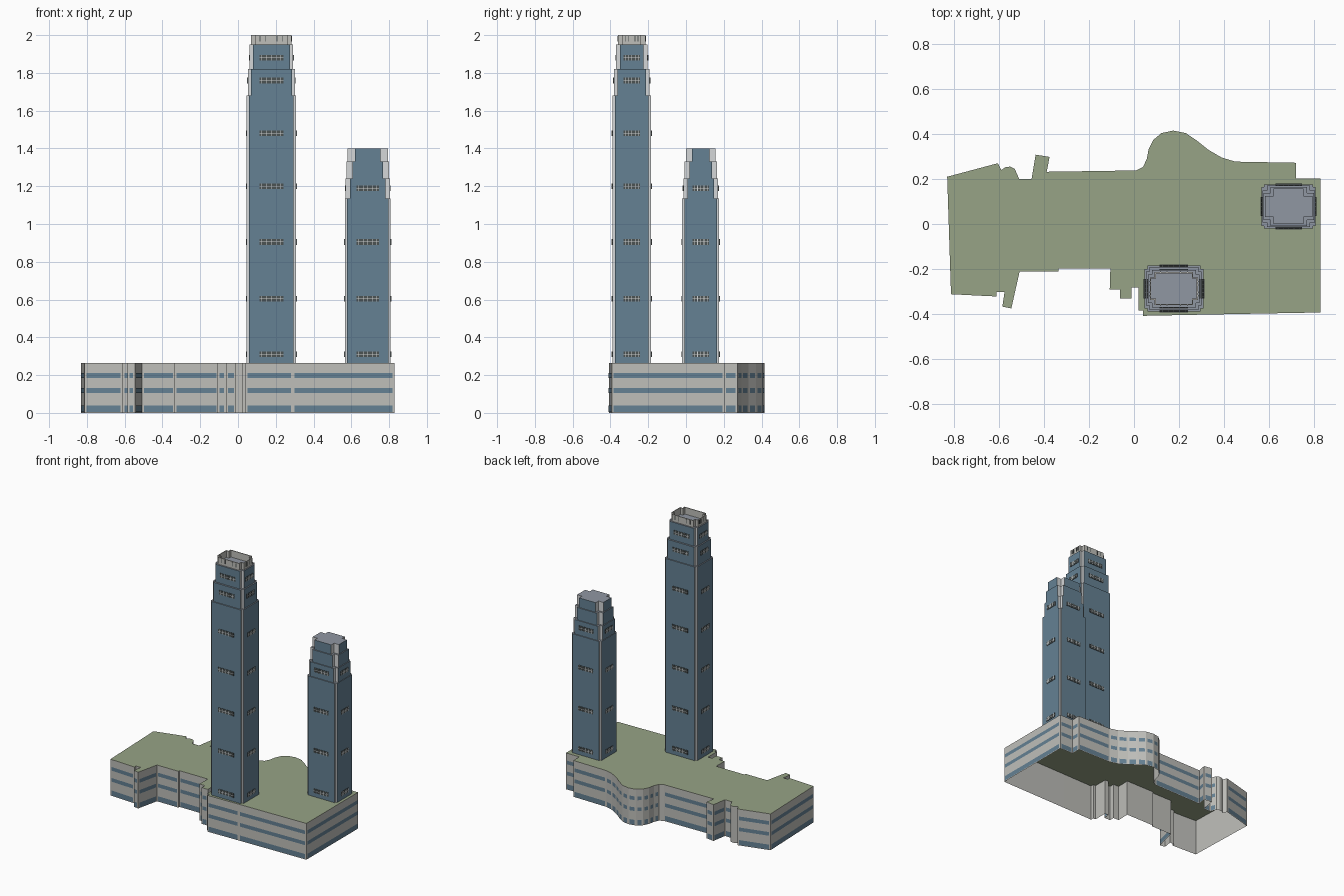
import bpy
import bmesh
from mathutils import Vector

cube = bpy.data.objects.get("Cube")
if cube:
    bpy.data.objects.remove(cube, do_unlink=True)


def make_material(name, color):
    mat = bpy.data.materials.new(name)
    mat.use_nodes = True
    rgba = (*color, 1.0)
    mat.diffuse_color = rgba
    mat.node_tree.nodes["Principled BSDF"].inputs["Base Color"].default_value = rgba
    return mat


STONE = make_material("stone_grey", (0.52, 0.52, 0.49))
GREEN = make_material("roof_green", (0.31, 0.37, 0.24))
GLASS = make_material("glass_blue", (0.13, 0.22, 0.295))
ROOF = make_material("roof_slate", (0.28, 0.31, 0.36))
PALE = make_material("corner_pale", (0.66, 0.68, 0.69))
DARK = make_material("vent_dark", (0.07, 0.085, 0.085))


def finish(bm, name, materials):
    mesh = bpy.data.meshes.new(name)
    bm.to_mesh(mesh)
    bm.free()
    for mat in materials:
        mesh.materials.append(mat)
    obj = bpy.data.objects.new(name, mesh)
    bpy.context.scene.collection.objects.link(obj)
    return obj


def prism(bm, points, z0, z1, side_rule, cap_index):
    """Upright walls around an anticlockwise outline, with an optional top cap."""
    low = [bm.verts.new((x, y, z0)) for x, y in points]
    high = [bm.verts.new((x, y, z1)) for x, y in points]
    n = len(points)
    for i in range(n):
        j = (i + 1) % n
        face = bm.faces.new((low[i], low[j], high[j], high[i]))
        face.material_index = side_rule(i)
    if cap_index is not None:
        bm.faces.new(high).material_index = cap_index


def box(bm, center, size, index=0):
    made = bmesh.ops.create_cube(bm, size=1)["verts"]
    for v in made:
        v.co = Vector(center) + Vector([a * b for a, b in zip(v.co, size)])
        for f in v.link_faces:
            f.material_index = index


# Podium outline, clockwise from the back right corner, then reversed
PODIUM_TOP = 0.265
outline = [
    (-.83, .21), (-.605, .27), (-.59, .24), (-.57, .253), (-.55, .255), (-.53, .245),
    (-.51, .2), (-.455, .2), (-.437, .308), (-.375, .298), (-.388, .232),
    (.01, .238), (.04, .253), (.057, .29), (.065, .333), (.085, .373), (.122, .404),
    (.175, .415), (.23, .404), (.28, .37), (.33, .33), (.39, .295), (.45, .277),
    (.72, .272), (.72, .203), (.828, .203), (.828, -.393), (.29, -.403),
    (.04, -.408), (.04, -.385), (.02, -.385), (.02, -.283), (-.012, -.283),
    (-.012, -.33), (-.063, -.33), (-.063, -.292), (-.108, -.292), (-.105, -.197),
    (-.335, -.197), (-.335, -.21), (-.508, -.21), (-.545, -.375), (-.585, -.367),
    (-.575, -.302), (-.612, -.302), (-.612, -.322), (-.813, -.312)]
outline.reverse()
bm = bmesh.new()
prism(bm, outline, 0, PODIUM_TOP, lambda i: 0, 1)
finish(bm, "podium", [STONE, GREEN])

# Ribbon windows on every podium wall that is long enough
bm = bmesh.new()
for i, start in enumerate(outline):
    a = Vector((*start, 0))
    b = Vector((*outline[(i + 1) % len(outline)], 0))
    along = b - a
    length = along.length
    if length < 0.035:
        continue
    along.normalize()
    out = Vector((along.y, -along.x, 0)) * 0.002
    margin = 0.01
    p, q = a + along * margin + out, b - along * margin + out
    for z0, z1 in ((0.005, 0.04), (0.105, 0.132), (0.185, 0.212)):
        bm.faces.new([bm.verts.new((v.x, v.y, z))
                      for v, z in ((p, z0), (q, z0), (q, z1), (p, z1))])
finish(bm, "podium_windows", [GLASS])


def notched(cx, cy, outer, arm):
    """Rectangle with square notches at the corners; every third edge is a main face."""
    (ox, oy), (ax, ay) = outer, arm
    pts = [(-ax, -oy), (ax, -oy), (ax, -ay), (ox, -ay), (ox, ay), (ax, ay),
           (ax, oy), (-ax, oy), (-ax, ay), (-ox, ay), (-ox, -ay), (-ax, -ay)]
    return [(cx + x, cy + y) for x, y in pts]


def face_rule(i):
    return 0 if i % 3 == 0 else 1


def vents(bm, center, outer, half_widths, z):
    """A louvre strip with pale bars on each of the four faces."""
    height = 0.03
    for axis in (0, 1):
        for sign in (-1, 1):
            half = half_widths[axis]

            def plate(offset, width, tall, depth, index):
                pos = [center[0], center[1], z]
                pos[axis] += offset
                pos[1 - axis] += sign * outer[1 - axis]
                size = [depth, depth, tall]
                size[axis] = width
                box(bm, pos, size, index)

            plate(0, 2 * half, height, 0.006, 0)
            plate(0, 2 * half, 0.003, 0.009, 1)
            for k in range(-2, 3):
                plate(k * half * 0.4, 0.003, height, 0.009, 1)


def tower(name, center, tiers, half_widths):
    body, louvres = bmesh.new(), bmesh.new()
    base = PODIUM_TOP
    for outer, arm, top, levels in tiers:
        prism(body, notched(*center, outer, arm), base, top, face_rule, 2)
        for z in levels:
            vents(louvres, center, outer, half_widths, z)
        base = top
    finish(body, name, [GLASS, PALE, ROOF])
    finish(louvres, name + "_vents", [DARK, PALE])


# Tall tower: tiers as outer half size, arm half size, top, vent heights
TALL = (0.177, -0.287)
tower("tall_tower", TALL, [
    ((.131, .102), (.118, .088), 1.68, (.31, .605, .905, 1.2, 1.48)),
    ((.124, .095), (.109, .076), 1.82, (1.76,)),
    ((.115, .083), (.098, .063), 1.95, (1.88,))], (.063, .043))

# Low tower
tower("low_tower", (0.687, 0.078), [
    ((.12, .098), (.109, .087), 1.135, (.31, .605, .905)),
    ((.117, .092), (.095, .071), 1.24, (1.19,)),
    ((.112, .086), (.081, .06), 1.33, ()),
    ((.106, .079), (.067, .046), 1.4, ())], (.059, .043))

# Open parapet crown on the tall tower
bm = bmesh.new()
prism(bm, notched(*TALL, (.107, .073), (.086, .05)), 1.95, 2.0, lambda i: 0, None)
crown = finish(bm, "crown", [STONE])
thicken = crown.modifiers.new("thickness", "SOLIDIFY")
thicken.thickness = 0.008
thicken.offset = -1

# Dark slots in the crown
bm = bmesh.new()
for sign in (-1, 1):
    for k in (-2, -1, 1, 2):
        box(bm, (TALL[0] + k * 0.03, TALL[1] + sign * 0.073, 1.98), (0.005, 0.004, 0.03))
        box(bm, (TALL[0] + sign * 0.107, TALL[1] + k * 0.016, 1.98), (0.004, 0.005, 0.03))
finish(bm, "crown_slots", [DARK])
